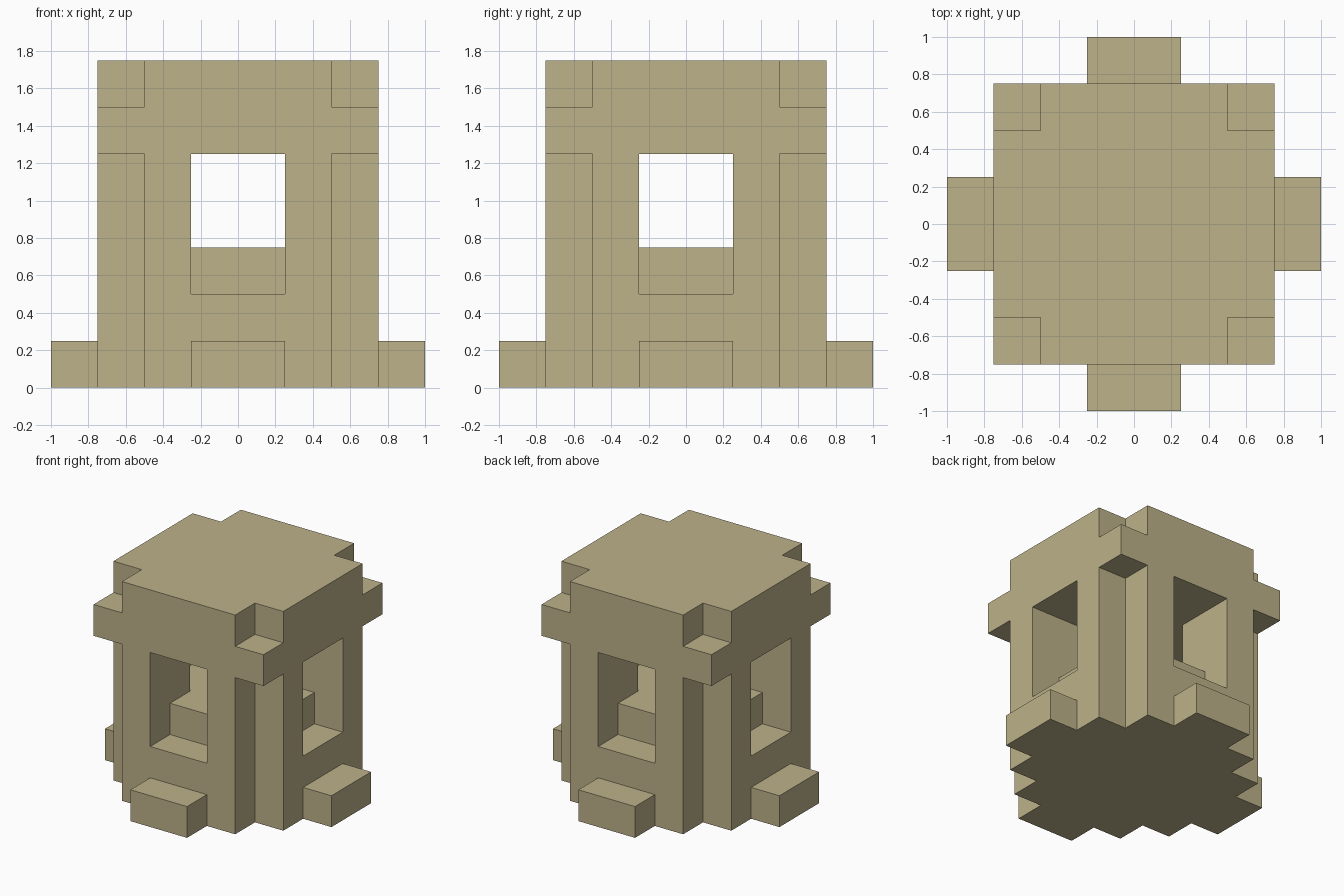
import bpy
import bmesh
from math import radians

cube = bpy.data.objects.get("Cube")
if cube:
    bpy.data.objects.remove(cube, do_unlink=True)

# Sandstone colour
stone = bpy.data.materials.new("sandstone")
stone.use_nodes = True
colour = (0.51, 0.445, 0.255, 1)
stone.diffuse_color = colour
stone.node_tree.nodes["Principled BSDF"].inputs["Base Color"].default_value = colour

U = 0.25  # one block


def prism(name, outline, z0, z1):
    """Extrude a flat outline, given in blocks, from z0 to z1."""
    bm = bmesh.new()
    base = bm.faces.new([bm.verts.new((x * U, y * U, z0 * U)) for x, y in outline])
    top = bmesh.ops.extrude_face_region(bm, geom=[base])["geom"]
    verts = [v for v in top if isinstance(v, bmesh.types.BMVert)]
    bmesh.ops.translate(bm, verts=verts, vec=(0, 0, (z1 - z0) * U))
    bmesh.ops.recalc_face_normals(bm, faces=bm.faces)
    mesh = bpy.data.meshes.new(name)
    bm.to_mesh(mesh)
    bm.free()
    mesh.materials.append(stone)
    obj = bpy.data.objects.new(name, mesh)
    bpy.context.collection.objects.link(obj)
    return obj


def cross(arm, half):
    """Plus-shaped outline with arms of the given reach and half width."""
    quarter = [(arm, -half), (arm, half), (half, half)]
    points = []
    for turn in range(4):
        points += quarter
        quarter = [(-y, x) for x, y in quarter]
    return points


def rect(x0, x1, y0, y1):
    return [(x0, y0), (x1, y0), (x1, y1), (x0, y1)]


def combine(target, tool, operation):
    """Apply a boolean and remove the tool object."""
    mod = target.modifiers.new("combine", "BOOLEAN")
    mod.operation, mod.solver, mod.object = operation, "EXACT", tool
    bpy.context.view_layer.objects.active = target
    bpy.ops.object.modifier_apply(modifier=mod.name)
    bpy.data.objects.remove(tool, do_unlink=True)


# Tower with notched corners, a square collar and crossing window tunnels
tower = prism("tower", cross(3, 2), 0, 7)
combine(tower, prism("collar", rect(-3, 3, -3, 3), 5, 6), "UNION")
combine(tower, prism("window_cutter", cross(4, 1), 2, 5), "DIFFERENCE")

# Merge coplanar faces left by the cuts
bm = bmesh.new()
bm.from_mesh(tower.data)
bmesh.ops.remove_doubles(bm, verts=bm.verts, dist=0.001)
bmesh.ops.dissolve_limit(bm, angle_limit=radians(1), verts=bm.verts, edges=bm.edges)
bm.to_mesh(tower.data)
bm.free()

# Raised floor inside the tunnels
prism("inner_floor", cross(2, 1), 2, 3)

# Steps at the foot of each side
prism("front_step", rect(-1, 1, -4, -3), 0, 1)
prism("back_step", rect(-1, 1, 3, 4), 0, 1)
prism("left_step", rect(3, 4, -1, 1), 0, 1)
prism("right_step", rect(-4, -3, -1, 1), 0, 1)
